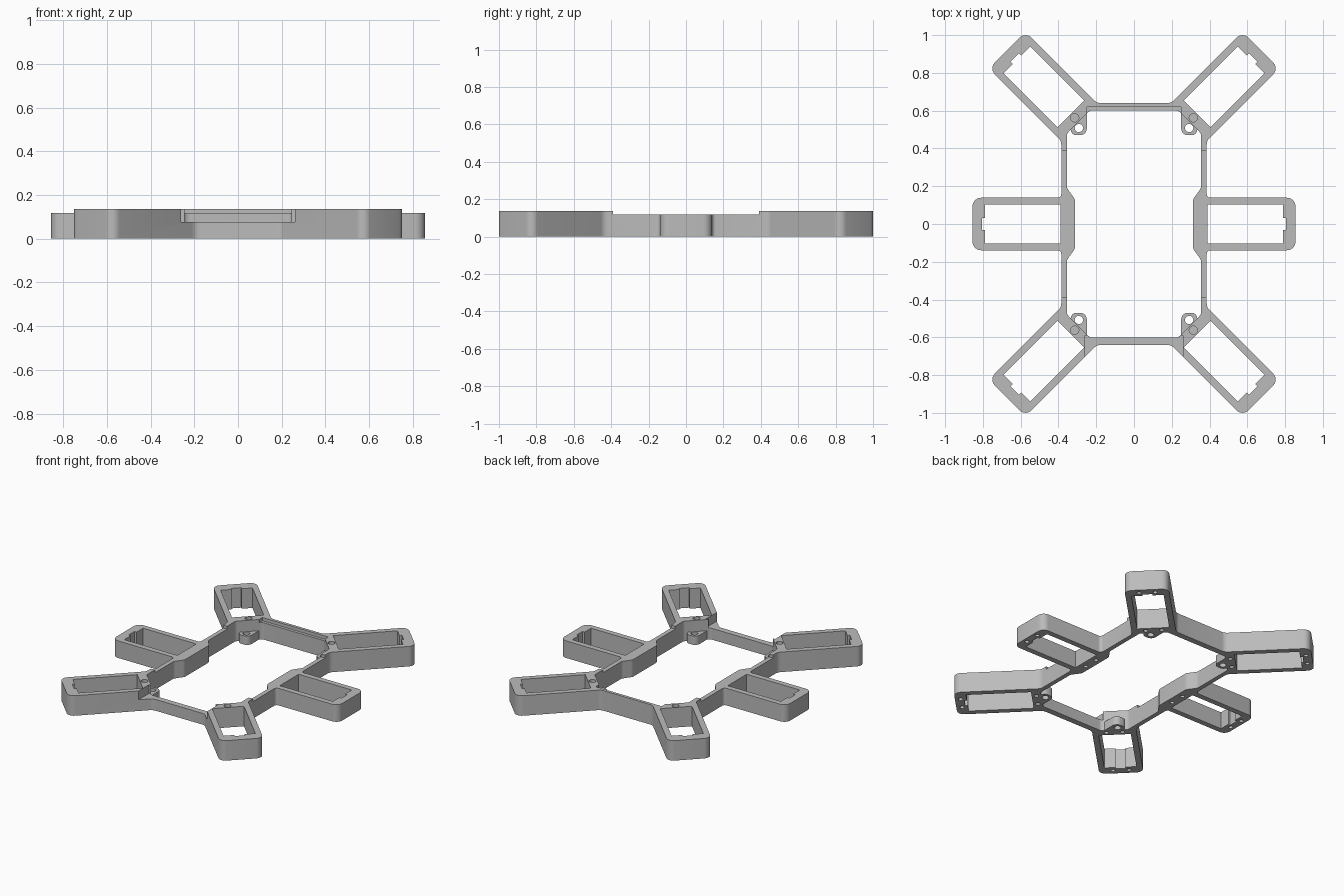
import bpy, bmesh, math
from mathutils import Vector

if "Cube" in bpy.data.objects:
    bpy.data.objects.remove(bpy.data.objects["Cube"], do_unlink=True)

grey = bpy.data.materials.new("plain grey")
grey.use_nodes = True
grey.diffuse_color = (0.5, 0.5, 0.5, 1)
grey.node_tree.nodes["Principled BSDF"].inputs["Base Color"].default_value = (0.5, 0.5, 0.5, 1)

TALL, MID, LOW = 0.137, 0.117, 0.077
S = math.sqrt(0.5)


def diag(u, v, r=0):
    """Point given along (u) and across (v) the diagonal arm."""
    return ((u - v) * S, (u + v) * S, r)


def fillet(corners, steps=6):
    """Round each (x, y, radius) corner of a closed outline."""
    out = []
    n = len(corners)
    for i, (x, y, r) in enumerate(corners):
        p = Vector((x, y))
        if r == 0:
            out.append(p)
            continue
        a = (Vector(corners[i - 1][:2]) - p).normalized()
        b = (Vector(corners[(i + 1) % n][:2]) - p).normalized()
        half = a.angle(b) / 2
        centre = p + (a + b).normalized() * (r / math.sin(half))
        start = p + a * (r / math.tan(half)) - centre
        end = p + b * (r / math.tan(half)) - centre
        sweep = start.angle_signed(end)
        for k in range(steps + 1):
            t = -sweep * k / steps
            c, s = math.cos(t), math.sin(t)
            out.append(centre + Vector((start.x * c - start.y * s, start.x * s + start.y * c)))
    return out


def mirrored(pts, sx, sy):
    return [(x * sx, y * sy, r) for x, y, r in pts]


def around(quarter):
    """Close a quarter outline by mirroring it in x and y."""
    return (quarter + mirrored(quarter[::-1], 1, -1)
            + mirrored(quarter, -1, -1) + mirrored(quarter[::-1], -1, 1))


def circle(x, y, r, n=20):
    return [(x + r * math.cos(2 * math.pi * i / n), y + r * math.sin(2 * math.pi * i / n), 0)
            for i in range(n)]


def box(x0, x1, y0, y1):
    return [(x0, y0, 0), (x1, y0, 0), (x1, y1, 0), (x0, y1, 0)]


def prisms(name, parts):
    """One object made of upright prisms: (outline, bottom, top)."""
    bm = bmesh.new()
    for outline, z0, z1 in parts:
        pts = fillet(outline)
        face = bm.faces.new([bm.verts.new((p.x, p.y, z0)) for p in pts])
        ext = bmesh.ops.extrude_face_region(bm, geom=[face])
        top = [g for g in ext["geom"] if isinstance(g, bmesh.types.BMVert)]
        bmesh.ops.translate(bm, verts=top, vec=(0, 0, z1 - z0))
    bmesh.ops.recalc_face_normals(bm, faces=bm.faces[:])
    mesh = bpy.data.meshes.new(name)
    bm.to_mesh(mesh)
    bm.free()
    mesh.materials.append(grey)
    obj = bpy.data.objects.new(name, mesh)
    bpy.context.collection.objects.link(obj)
    return obj


def cut(obj, parts):
    cutter = prisms("cutter", parts)
    cutter.hide_render = True
    mod = obj.modifiers.new("cut", 'BOOLEAN')
    mod.operation, mod.solver, mod.object = 'DIFFERENCE', 'EXACT', cutter
    bpy.context.view_layer.objects.active = obj
    bpy.ops.object.modifier_apply(modifier=mod.name)
    bpy.data.objects.remove(cutter, do_unlink=True)


def smooth(obj):
    bpy.ops.object.select_all(action='DESELECT')
    obj.select_set(True)
    bpy.context.view_layer.objects.active = obj
    bpy.ops.object.shade_smooth_by_angle(angle=math.radians(25))


# Frame with six arms
outer = [(0.196, 0.64, 0.05), diag(1.126, 0.314, 0.045), diag(1.126, 0.039, 0.045),
         (0.385, 0.44, 0.05), (0.385, 0.139, 0.02), (0.855, 0.139, 0.045)]
inner = [(0.234, 0.60, 0.03), (0.355, 0.479, 0.03), (0.355, 0.19, 0.03), (0.312, 0.13, 0.04)]
frame = prisms("frame", [(around(outer), 0, TALL)])


def pocket(place, a, b, c, w):
    """Arm opening with a small cable notch in its end wall."""
    h, d = 0.032, 0.016
    return [place(a, c - w), place(b, c - w), place(b, c - h), place(b + d, c - h),
            place(b + d, c + h), place(b, c + h), place(b, c + w), place(a, c + w)]


def straight(x, y):
    return (x, y, 0)


through = [(around(inner), -0.1, 0.3)]
corners = [(sx, sy) for sx in (1, -1) for sy in (1, -1)]
for sx, sy in corners:
    through.append((mirrored(pocket(diag, 0.648, 1.053, 0.1765, 0.1), sx, sy), -0.1, 0.3))
    # Blind hole on top, screw holes underneath
    through.append((circle(0.314 * sx, 0.562 * sy, 0.022), 0.08, 0.3))
    for u in (0.619, 1.09):
        for v in (0.1265, 0.2265):
            x, y, _ = diag(u, v)
            through.append((circle(x * sx, y * sy, 0.014, 14), -0.1, 0.07))
    for x in (0.35, 0.825):
        through.append((circle(x * sx, 0.05 * sy, 0.014, 14), -0.1, 0.1))
for sx in (1, -1):
    through.append((mirrored(pocket(straight, 0.388, 0.79, 0.0, 0.102), sx, 1), -0.1, 0.3))
cut(frame, through)

# Lower middle, lowered front bar, ledge on the back bar
cut(frame, [(box(-1, 1, -0.39, 0.39), MID, 0.3)])
cut(frame, [(box(-0.26, 0.26, -0.75, -0.59), LOW, 0.3),
            (box(-0.25, 0.25, 0.57, 0.62), 0.115, 0.3)])
smooth(frame)

# Mounting tabs inside the corners
tab = [(0.25, 0.60, 0), (0.25, 0.47, 0.035), (0.335, 0.47, 0.03), (0.335, 0.52, 0), (0.30, 0.56, 0)]
for sx, sy in corners:
    name = ("back" if sy > 0 else "front") + ("_left" if sx > 0 else "_right") + "_tab"
    obj = prisms(name, [(mirrored(tab, sx, sy), 0, 0.06)])
    cut(obj, [(circle(0.292 * sx, 0.508 * sy, 0.022), -0.1, 0.2)])
    smooth(obj)
